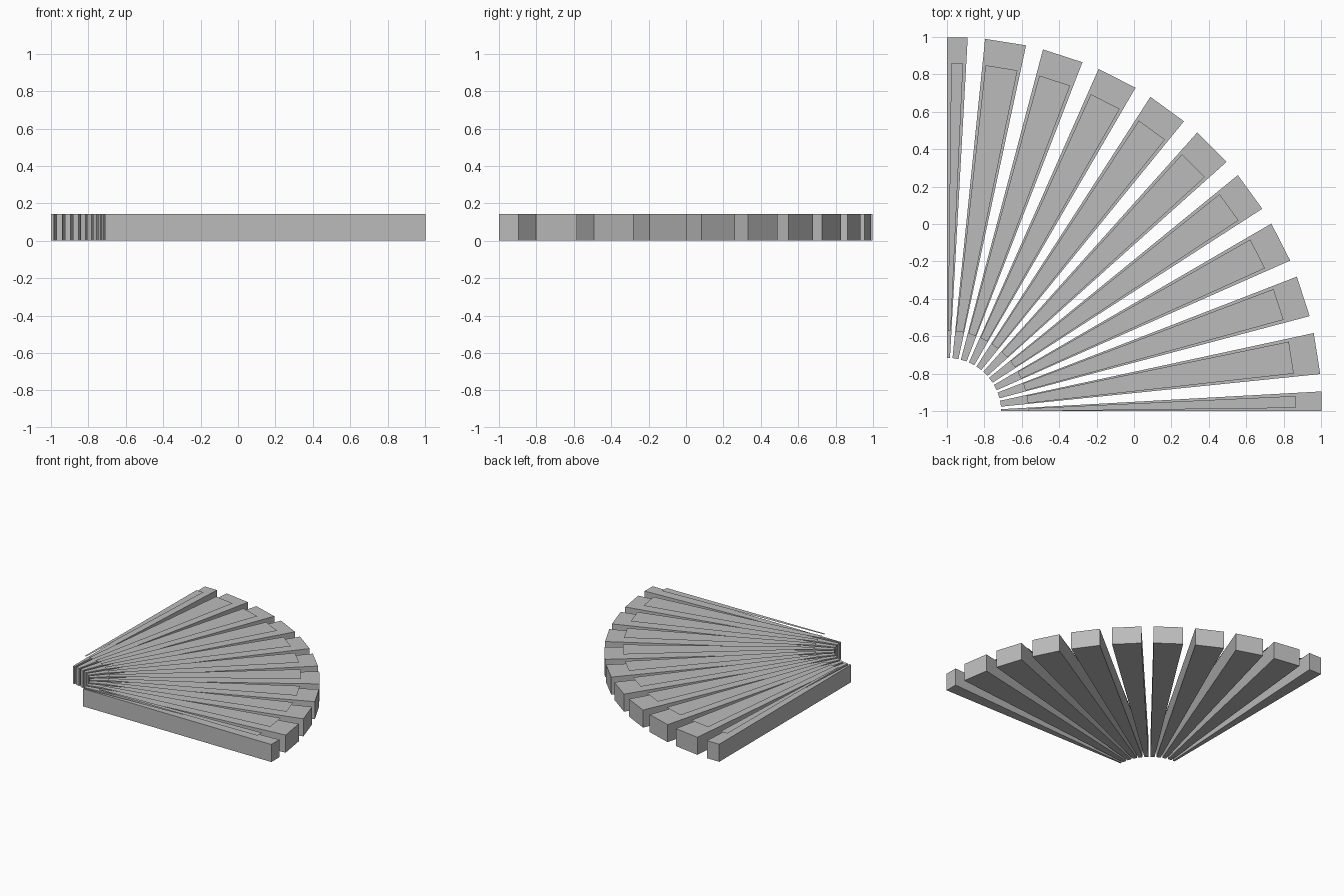
import bpy, bmesh
from math import radians, sin, cos, tan
from mathutils import Vector

cube = bpy.data.objects.get("Cube")
if cube:
    bpy.data.objects.remove(cube, do_unlink=True)

HUB = Vector((-1.0, -1.006, 0.0))
STEP = 9.0
HEIGHT = 0.144
PANEL_Z = 0.173
SLAT = (0.29, 2.003, 3.17)     # inner reach, outer reach, half angle
PANEL = (0.435, 1.864, 2.65)

grey = bpy.data.materials.new("plain_grey")
grey.use_nodes = True
colour = (0.5, 0.5, 0.5, 1.0)
grey.diffuse_color = colour
grey.node_tree.nodes["Principled BSDF"].inputs["Base Color"].default_value = colour


def outline(angle, near, far, low, high):
    """Straight-ended wedge between two side angles about its own axis."""
    a = radians(angle)
    along, across = Vector((cos(a), sin(a), 0)), Vector((-sin(a), cos(a), 0))
    pairs = [(near, low), (far, low), (far, high), (near, high)]
    return [HUB + along * r + across * r * tan(radians(t)) for r, t in pairs]


def build(name, points, z, depth):
    bm = bmesh.new()
    face = bm.faces.new([bm.verts.new((p.x, p.y, z)) for p in points])
    if depth:
        made = bmesh.ops.extrude_face_region(bm, geom=[face])["geom"]
        moved = [v for v in made if isinstance(v, bmesh.types.BMVert)]
        bmesh.ops.translate(bm, verts=moved, vec=(0, 0, depth))
        bmesh.ops.recalc_face_normals(bm, faces=bm.faces[:])
    mesh = bpy.data.meshes.new(name)
    bm.to_mesh(mesh)
    bm.free()
    mesh.materials.append(grey)
    bpy.context.collection.objects.link(bpy.data.objects.new(name, mesh))


# Fan of slats; the first and last are cut in half along the square edges
for i in range(11):
    low_cut, high_cut = i == 0, i == 10
    near, far, half = SLAT
    pts = outline(i * STEP, near, far, 0 if low_cut else -half, 0 if high_cut else half)
    for p in pts:
        p.y = max(p.y, -1.0)
    build(f"slat_{i + 1}", pts, 0.0, HEIGHT)

    # Thin sheet hovering just over each slat
    near, far, half = PANEL
    edge = 0.7
    pts = outline(i * STEP, near, far, edge if low_cut else -half, -edge if high_cut else half)
    build(f"top_panel_{i + 1}", pts, PANEL_Z, 0)
